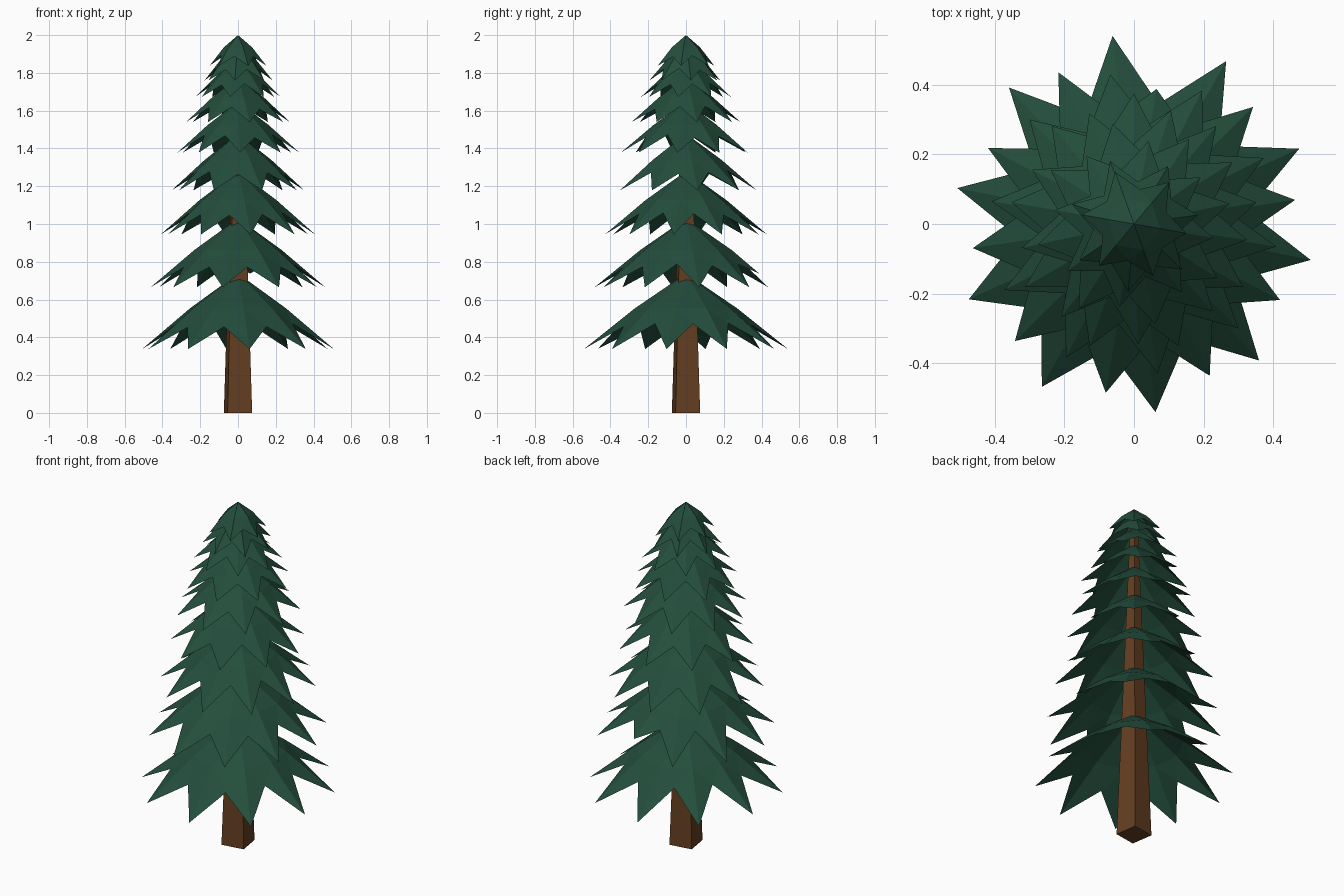
import bpy, bmesh, random
from math import sin, cos, radians, pi

if "Cube" in bpy.data.objects:
    bpy.data.objects.remove(bpy.data.objects["Cube"])

random.seed(4)


def material(name, colour):
    m = bpy.data.materials.new(name)
    m.diffuse_color = (*colour, 1)
    m.use_nodes = True
    m.node_tree.nodes["Principled BSDF"].inputs["Base Color"].default_value = m.diffuse_color
    return m


def finish(bm, name, mat):
    bmesh.ops.recalc_face_normals(bm, faces=bm.faces)
    mesh = bpy.data.meshes.new(name)
    bm.to_mesh(mesh)
    bm.free()
    mesh.materials.append(mat)
    obj = bpy.data.objects.new(name, mesh)
    bpy.context.collection.objects.link(obj)
    return obj


bark = material("bark", (0.13, 0.05, 0.015))
needles = material("needles", (0.017, 0.075, 0.045))

# Trunk: four-sided taper, slightly turned
bm = bmesh.new()
rings = []
for z, r in ((0, 0.093), (1.9, 0.02)):
    rings.append([bm.verts.new((r * cos(radians(-36.3 + 90 * k)),
                                r * sin(radians(-36.3 + 90 * k)), z)) for k in range(4)])
low, high = rings
bm.faces.new(low[::-1])
bm.faces.new(high)
for k in range(4):
    j = (k + 1) % 4
    bm.faces.new((low[k], low[j], high[j], high[k]))
finish(bm, "trunk", bark)


# One drooping star-shaped layer of branches
def tier(name, z_tip, height, radius, count, offset, short=None):
    bm = bmesh.new()

    def point(r, a, z):
        r *= 1 - 0.05 * cos(a) ** 2
        return bm.verts.new((r * cos(a), r * sin(a), z))

    step = 2 * pi / count
    angles = [radians(offset) + step * k for k in range(count)]
    apex = bm.verts.new((0, 0, z_tip + height))
    mid, tips, valleys = [], [], []
    bulge = 0.54 if height > 0.2 else 0.6
    for k, a in enumerate(angles):
        mid.append(point(radius * 0.5, a, z_tip + height * bulge))
        if k == short:
            tips.append(point(radius * 0.8, a, z_tip + height * 0.2))
        else:
            tips.append(point(radius, a, z_tip))
        f = random.uniform(0.62, 0.69)
        valleys.append(point(radius * f, a + step / 2, z_tip + height * (0.97 - f)))
    for k in range(count):
        j = (k + 1) % count
        bm.faces.new((apex, mid[k], mid[j]))
        bm.faces.new((mid[k], valleys[k], mid[j]))
        bm.faces.new((mid[k], tips[k], valleys[k]))
        bm.faces.new((mid[j], valleys[k], tips[j]))
    obj = finish(bm, name, needles)
    # Open shell: make sure the outside faces up
    if sum(p.normal.z for p in obj.data.polygons) < 0:
        obj.data.flip_normals()


# Layers: tip height, layer height, radius, branch count, turn, shortened branch
layers = [
    (0.338, 0.400, 0.544, 10, -11.5, None),
    (0.665, 0.365, 0.492, 10, 8.5, 2),
    (0.945, 0.335, 0.435, 10, -9, None),
    (1.178, 0.300, 0.375, 9, 10, None),
    (1.378, 0.270, 0.345, 9, -8, None),
    (1.540, 0.240, 0.295, 8, 12, None),
    (1.673, 0.210, 0.242, 8, -10, None),
    (1.760, 0.190, 0.195, 7, 8, None),
    (1.838, 0.162, 0.160, 6, -10, None),
]
for i, layer in enumerate(layers):
    tier(f"branch_layer_{i + 1}", *layer)
